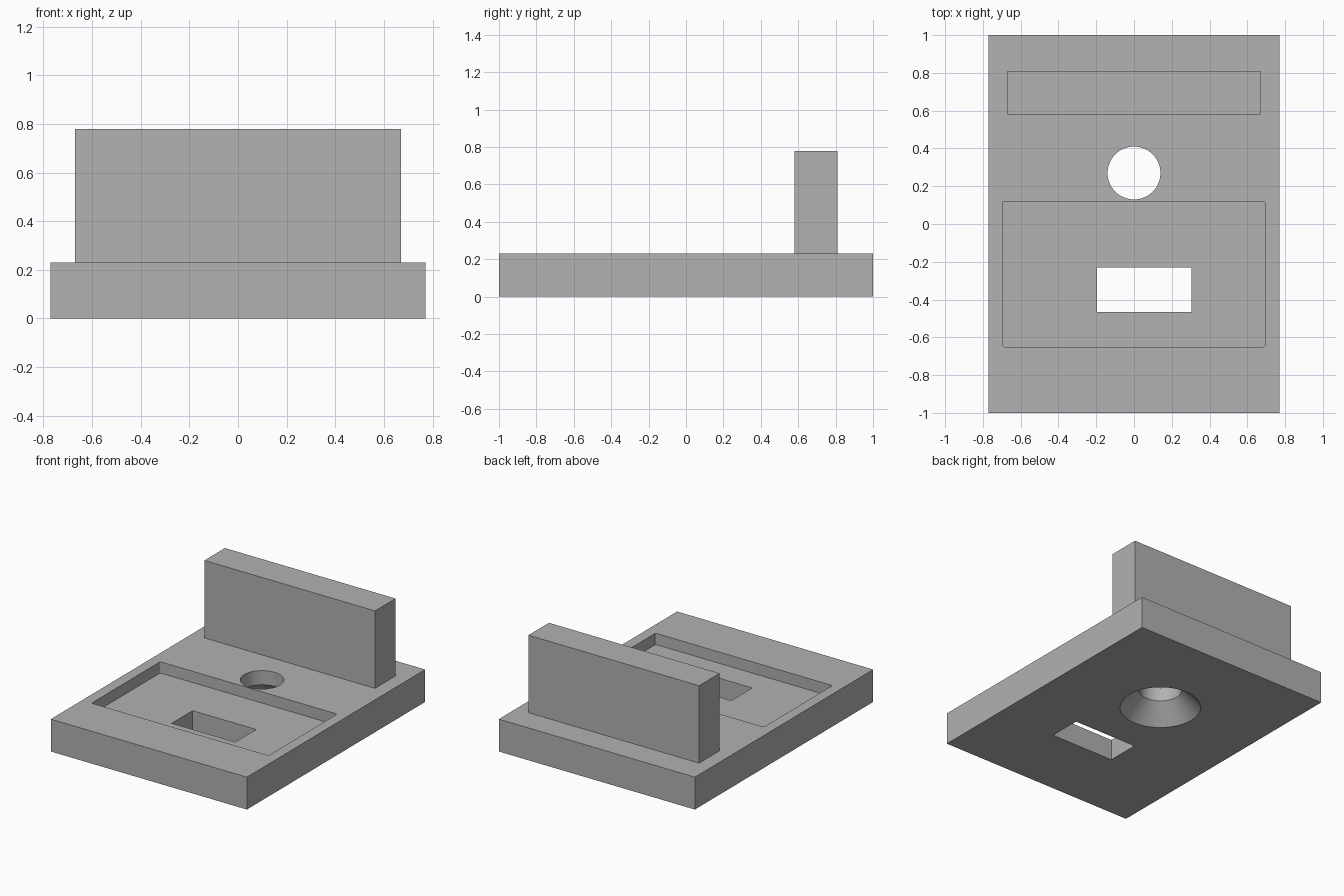
import bpy
import bmesh

cube = bpy.data.objects.get("Cube")
if cube:
    bpy.data.objects.remove(cube, do_unlink=True)

grey = bpy.data.materials.new("plain_grey")
grey.use_nodes = True
GREY = (0.445, 0.445, 0.445, 1)
grey.diffuse_color = GREY
grey.node_tree.nodes["Principled BSDF"].inputs["Base Color"].default_value = GREY

BASE_TOP = 0.23
HOLE_Y = 0.27


def add_object(name, bm):
    bmesh.ops.recalc_face_normals(bm, faces=bm.faces)
    mesh = bpy.data.meshes.new(name)
    bm.to_mesh(mesh)
    bm.free()
    mesh.materials.append(grey)
    obj = bpy.data.objects.new(name, mesh)
    bpy.context.collection.objects.link(obj)
    return obj


def box(name, x, y, z, corner=0):
    """Box from (min, max) pairs, with optional rounded vertical corners."""
    bm = bmesh.new()
    bmesh.ops.create_cube(bm, size=1)
    for v in bm.verts:
        v.co = [(lo + hi) / 2 + c * (hi - lo) for c, (lo, hi) in zip(v.co, (x, y, z))]
    if corner:
        upright = [e for e in bm.edges if abs(e.verts[0].co.z - e.verts[1].co.z) > 0.01]
        bmesh.ops.bevel(bm, geom=upright, offset=corner, segments=3,
                        profile=0.5, affect='EDGES')
    return add_object(name, bm)


def turned(name, profile, sides=64):
    """Closed solid of rings given as (radius, z), centred on the hole axis."""
    bm = bmesh.new()
    rings = []
    for radius, z in profile:
        ring = bmesh.ops.create_circle(bm, segments=sides, radius=radius)["verts"]
        for v in ring:
            v.co.y += HOLE_Y
            v.co.z = z
        rings.append(ring)
    for low, high in zip(rings, rings[1:]):
        for i in range(sides):
            j = (i + 1) % sides
            bm.faces.new((low[i], low[j], high[j], high[i]))
    bm.faces.new(rings[0])
    bm.faces.new(rings[-1])
    return add_object(name, bm)


# Base plate and upright wall
base = box("base_plate", (-0.77, 0.77), (-1, 1), (0, BASE_TOP))
box("upright_wall", (-0.67, 0.67), (0.58, 0.81), (BASE_TOP, 0.78))

# Shallow pocket, through slot and countersunk hole
cutters = [
    box("pocket_cutter", (-0.695, 0.695), (-0.65, 0.12), (0.15, 0.4), corner=0.01),
    box("slot_cutter", (-0.195, 0.305), (-0.465, -0.23), (-0.1, 0.3)),
    turned("hole_cutter", [(0.365, -0.1), (0.14, 0.13), (0.14, 0.4)]),
]
# Keep the countersink mouth at its proper radius on the underside
for v in cutters[-1].data.vertices:
    if v.co.z < 0:
        scale = (0.265 + 0.125 * 0.1 / 0.13) / 0.365
        v.co.x *= scale
        v.co.y = HOLE_Y + (v.co.y - HOLE_Y) * scale

bpy.context.view_layer.objects.active = base
for cutter in cutters:
    cutter.hide_render = True
    mod = base.modifiers.new(cutter.name, 'BOOLEAN')
    mod.operation = 'DIFFERENCE'
    mod.solver = 'EXACT'
    mod.object = cutter
    bpy.ops.object.modifier_apply(modifier=mod.name)
    bpy.data.objects.remove(cutter, do_unlink=True)

# Smooth the round hole, keep flat edges crisp
bpy.ops.object.select_all(action='DESELECT')
base.select_set(True)
bpy.ops.object.shade_smooth_by_angle(angle=0.5)
